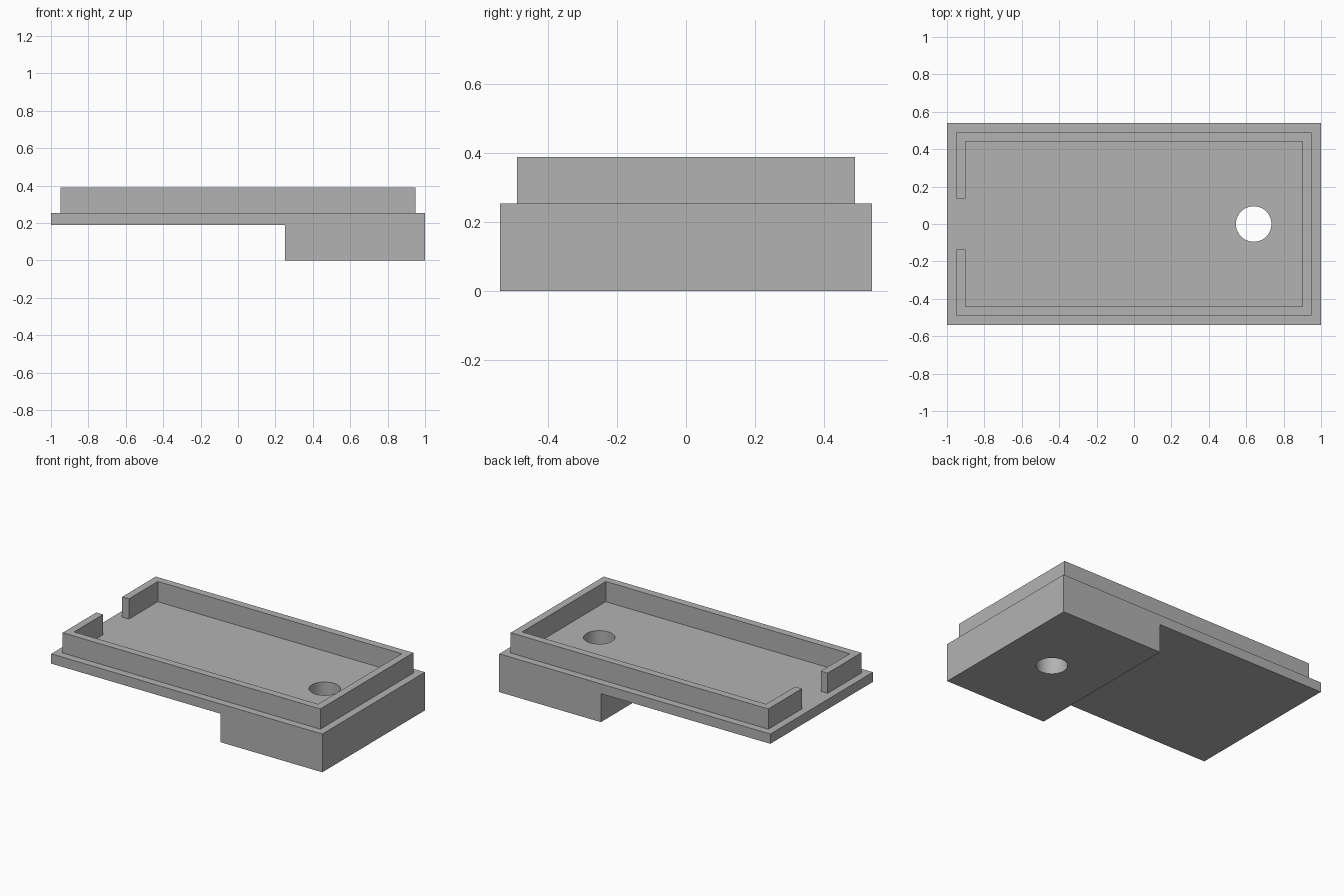
import bpy
import bmesh
from mathutils import Vector

cube = bpy.data.objects.get("Cube")
if cube:
    bpy.data.objects.remove(cube, do_unlink=True)

# Main dimensions
HALF_X, HALF_Y = 1.0, 0.54
STEP_X, STEP_Z = 0.25, 0.19
FLOOR_Z, TOP_Z = 0.255, 0.39
MARGIN, WALL, GAP = 0.05, 0.05, 0.136
HOLE_X, HOLE_R = 0.64, 0.095

grey = bpy.data.materials.new("plain grey")
grey.use_nodes = True
grey.diffuse_color = (0.448, 0.448, 0.448, 1)
grey.node_tree.nodes["Principled BSDF"].inputs["Base Color"].default_value = grey.diffuse_color


def extrude_profile(name, points, direction):
    """Make a solid by sweeping a flat outline along a direction."""
    bm = bmesh.new()
    face = bm.faces.new([bm.verts.new(p) for p in points])
    swept = bmesh.ops.extrude_face_region(bm, geom=[face], use_keep_orig=True)
    verts = [v for v in swept["geom"] if isinstance(v, bmesh.types.BMVert)]
    bmesh.ops.translate(bm, verts=verts, vec=Vector(direction))
    bmesh.ops.recalc_face_normals(bm, faces=bm.faces)
    mesh = bpy.data.meshes.new(name)
    bm.to_mesh(mesh)
    bm.free()
    mesh.materials.append(grey)
    obj = bpy.data.objects.new(name, mesh)
    bpy.context.collection.objects.link(obj)
    return obj


# Stepped base: thin plate with a deep block at the +x end
side = [(-HALF_X, STEP_Z), (STEP_X, STEP_Z), (STEP_X, 0),
        (HALF_X, 0), (HALF_X, FLOOR_Z), (-HALF_X, FLOOR_Z)]
base = extrude_profile("stepped_base", [(x, -HALF_Y, z) for x, z in side],
                       (0, 2 * HALF_Y, 0))

# Round hole through the block
bpy.ops.mesh.primitive_cylinder_add(vertices=64, radius=HOLE_R, depth=1,
                                    location=(HOLE_X, 0, 0))
cutter = bpy.context.object
cutter.name = "hole_cutter"
cutter.data.materials.append(grey)
cut = base.modifiers.new("round hole", 'BOOLEAN')
cut.operation = 'DIFFERENCE'
cut.solver = 'EXACT'
cut.object = cutter
bpy.ops.object.select_all(action='DESELECT')
base.select_set(True)
bpy.context.view_layer.objects.active = base
bpy.ops.object.modifier_apply(modifier=cut.name)
bpy.data.objects.remove(cutter, do_unlink=True)
bpy.ops.object.shade_smooth_by_angle()

# Raised rim: C-shaped wall, open in the middle of the -x end
ox, oy = HALF_X - MARGIN, HALF_Y - MARGIN
ix, iy = ox - WALL, oy - WALL
half = [(-ox, GAP), (-ox, oy), (ox, oy)]
inner = [(ix, iy), (-ix, iy), (-ix, GAP)]
outline = (half + [(x, -y) for x, y in reversed(half)]
           + [(x, -y) for x, y in reversed(inner)] + inner)
extrude_profile("raised_rim", [(x, y, FLOOR_Z) for x, y in outline],
                (0, 0, TOP_Z - FLOOR_Z))
